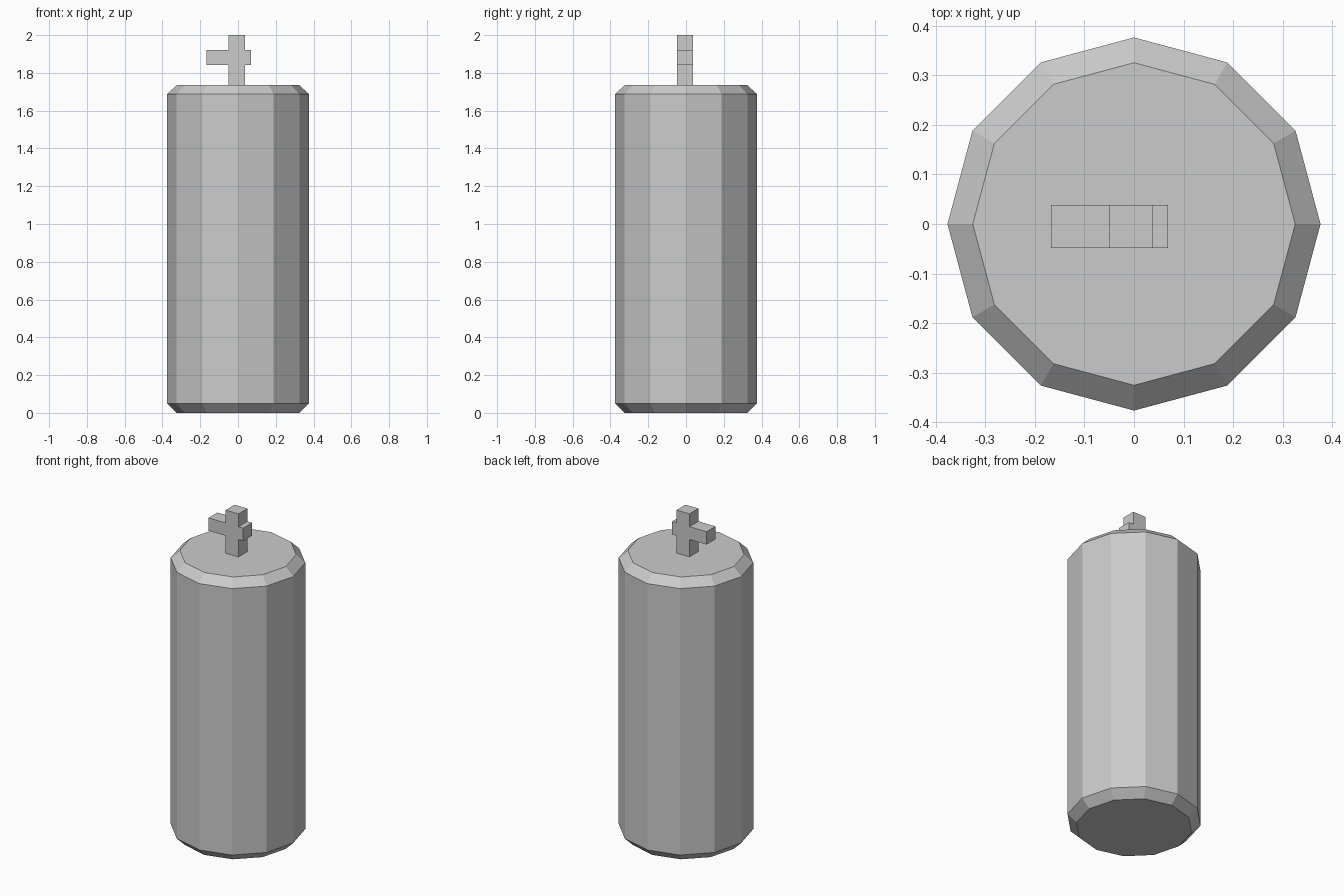
import bpy, bmesh
from math import cos, sin, tau

cube = bpy.data.objects.get("Cube")
if cube:
    bpy.data.objects.remove(cube, do_unlink=True)

SIDES = 12
TOP = 1.735

grey = bpy.data.materials.new("light_grey")
grey.use_nodes = True
colour = (0.6, 0.6, 0.6, 1)
grey.diffuse_color = colour
grey.node_tree.nodes["Principled BSDF"].inputs["Base Color"].default_value = colour


def finish(name, bm):
    bmesh.ops.recalc_face_normals(bm, faces=bm.faces)
    mesh = bpy.data.meshes.new(name)
    bm.to_mesh(mesh)
    bm.free()
    mesh.materials.append(grey)
    obj = bpy.data.objects.new(name, mesh)
    bpy.context.collection.objects.link(obj)
    return obj


# Twelve-sided tank with chamfered ends
bm = bmesh.new()
rings = []
for radius, z in [(0.325, 0), (0.376, 0.05), (0.376, 1.687), (0.325, TOP)]:
    rings.append([bm.verts.new((radius * cos(tau * i / SIDES),
                                radius * sin(tau * i / SIDES), z))
                  for i in range(SIDES)])
for low, high in zip(rings, rings[1:]):
    for i in range(SIDES):
        j = (i + 1) % SIDES
        bm.faces.new((low[i], low[j], high[j], high[i]))
bm.faces.new(rings[0])
bm.faces.new(rings[-1])
finish("tank_body", bm)

# Valve: stem with a long and a short arm, one extruded cross profile
left, right = -0.05, 0.037
arm_low, arm_high = 1.842, 1.921
long_tip, short_tip = -0.167, 0.069
front, back = -0.048, 0.038
profile = [(left, TOP), (right, TOP), (right, arm_low), (short_tip, arm_low),
           (short_tip, arm_high), (right, arm_high), (right, 2), (left, 2),
           (left, arm_high), (long_tip, arm_high), (long_tip, arm_low),
           (left, arm_low)]
bm = bmesh.new()
face = bm.faces.new([bm.verts.new((x, front, z)) for x, z in profile])
extruded = bmesh.ops.extrude_face_region(bm, geom=[face])["geom"]
moved = [v for v in extruded if isinstance(v, bmesh.types.BMVert)]
bmesh.ops.translate(bm, verts=moved, vec=(0, back - front, 0))
finish("valve", bm)
